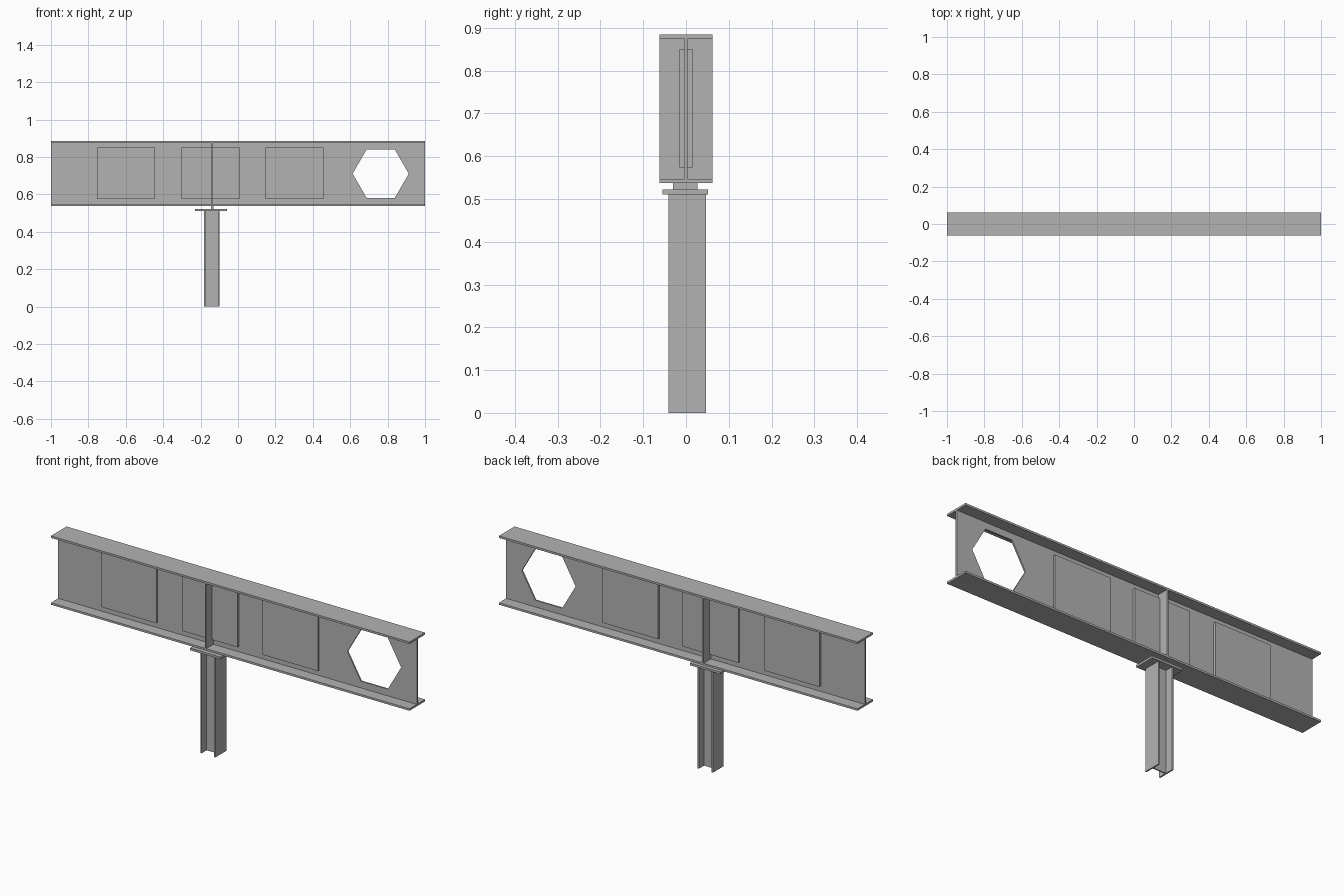
import bpy, bmesh, math
from mathutils import Matrix, Vector

if "Cube" in bpy.data.objects:
    bpy.data.objects.remove(bpy.data.objects["Cube"], do_unlink=True)

steel = bpy.data.materials.new("steel grey")
steel.use_nodes = True
grey = (0.45, 0.45, 0.45, 1)
steel.diffuse_color = grey
steel.node_tree.nodes["Principled BSDF"].inputs["Base Color"].default_value = grey


def make_object(name, bm):
    bmesh.ops.recalc_face_normals(bm, faces=bm.faces)
    mesh = bpy.data.meshes.new(name)
    bm.to_mesh(mesh)
    bm.free()
    mesh.materials.append(steel)
    obj = bpy.data.objects.new(name, mesh)
    bpy.context.collection.objects.link(obj)
    return obj


def box(name, low, high):
    low, high = Vector(low), Vector(high)
    bm = bmesh.new()
    bmesh.ops.create_cube(bm, size=1, matrix=Matrix.Translation((low + high) / 2)
                          @ Matrix.Diagonal((high - low).to_4d()))
    return make_object(name, bm)


def i_section(name, depth, width, flange, web, length, place):
    """Extrude an I profile; place maps (depth, width, length) to a position."""
    d, w, t = depth / 2, width / 2, web / 2
    half = [(-d, w), (flange - d, w), (flange - d, t),
            (d - flange, t), (d - flange, w), (d, w)]
    profile = half + [(a, -b) for a, b in reversed(half)]
    bm = bmesh.new()
    face = bm.faces.new([bm.verts.new(place(a, b, 0)) for a, b in profile])
    grown = bmesh.ops.extrude_face_region(bm, geom=[face])["geom"]
    shift = Vector(place(0, 0, length)) - Vector(place(0, 0, 0))
    bmesh.ops.translate(bm, vec=shift,
                        verts=[v for v in grown if isinstance(v, bmesh.types.BMVert)])
    return make_object(name, bm)


# Long beam
base, top, flange, web, width = 0.537, 0.884, 0.01, 0.008, 0.124
mid = (base + top) / 2
beam = i_section("beam", top - base, width, flange, web, 2,
                 lambda a, b, c: (c - 1, b, mid + a))

# Hexagonal opening through the beam web
bm = bmesh.new()
bmesh.ops.create_cone(bm, cap_ends=True, segments=6, radius1=0.15, radius2=0.15, depth=0.1,
                      matrix=Matrix.Translation((0.763, 0, mid))
                      @ Matrix.Rotation(math.pi / 2, 4, "X")
                      @ Matrix.Rotation(math.pi / 2, 4, "Z"))
# Turn the hexagon so that two corners lie level with its centre
level = max(abs(v.co.x - 0.763) for v in bm.verts)
if level < 0.14:
    bmesh.ops.rotate(bm, verts=bm.verts, cent=(0.763, 0, mid),
                     matrix=Matrix.Rotation(math.pi / 6, 3, "Y"))
cutter = make_object("opening_cutter", bm)
cutter.hide_render = True
cut = beam.modifiers.new("opening", "BOOLEAN")
cut.operation = "DIFFERENCE"
cut.solver = "EXACT"
cut.object = cutter
bpy.context.view_layer.objects.active = beam
bpy.ops.object.modifier_apply(modifier=cut.name)
bpy.data.objects.remove(cutter, do_unlink=True)

# Doubler plates and stiffeners on both sides of the web
post_x = -0.138
for side, label in ((-1, "front"), (1, "back")):
    def side_box(name, x0, x1, reach, z0, z1):
        ys = sorted((side * web / 2, side * reach))
        box(name, (x0, ys[0], z0), (x1, ys[1], z1))

    for place, x in (("right", -0.6), ("middle", -0.147), ("left", 0.301)):
        side_box(f"{label}_{place}_web_plate", x - 0.155, x + 0.155, 0.015, 0.574, 0.85)
    side_box(f"{label}_stiffener", post_x - 0.004, post_x + 0.004, width / 2,
             base + flange, top - flange)

# Bearing bar and cap plate
box("bearing_bar", (post_x - 0.006, -0.03, 0.522), (post_x + 0.006, 0.027, base))
box("cap_plate", (-0.23, -0.055, 0.511), (-0.058, 0.052, 0.522))

# Column, with its flanges facing left and right
i_section("column", 0.084, 0.087, 0.007, 0.006, 0.511,
          lambda a, b, c: (-0.14 + a, 0.003 + b, c))
